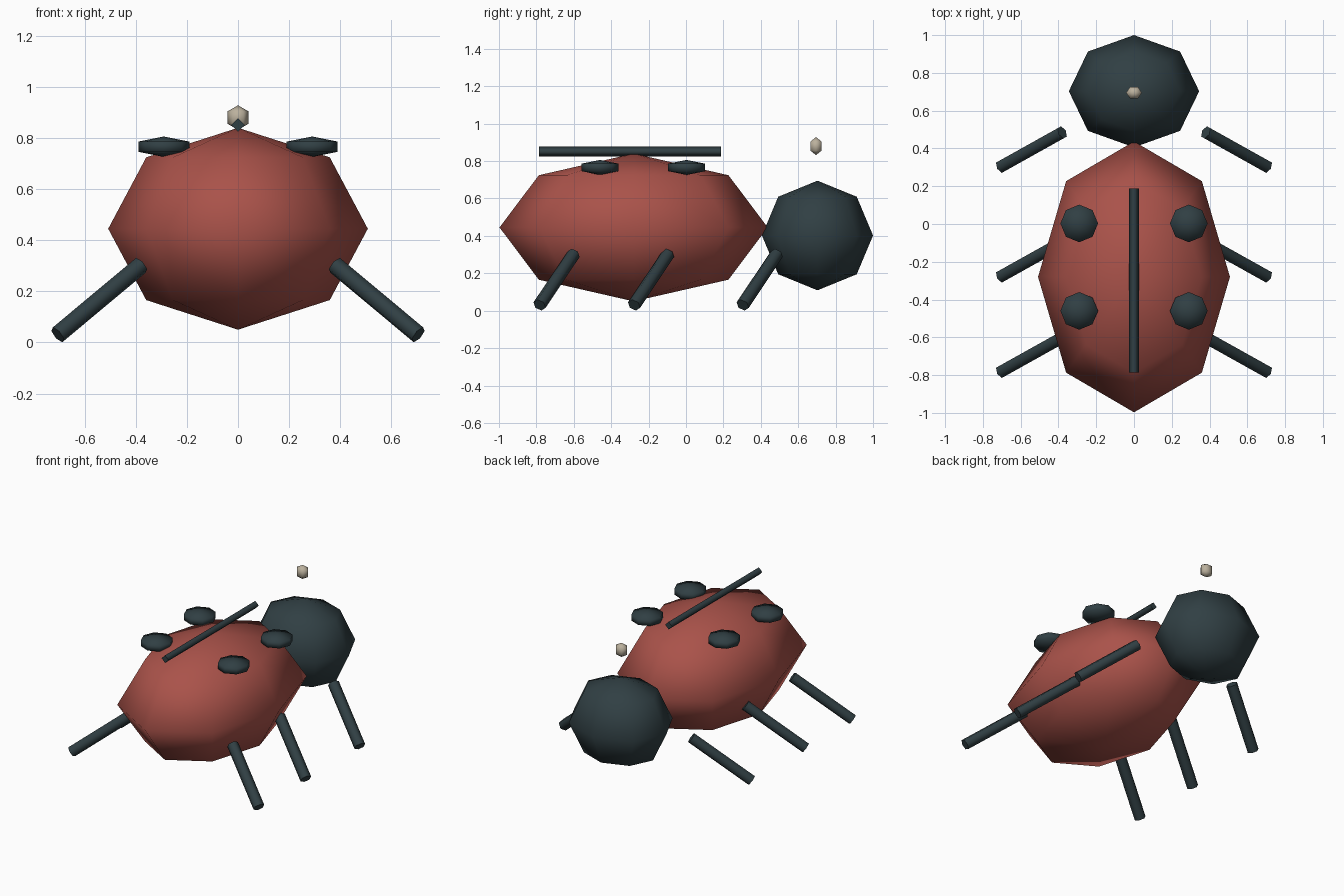
import bpy, bmesh, math
from mathutils import Vector, Matrix

if "Cube" in bpy.data.objects:
    bpy.data.objects.remove(bpy.data.objects["Cube"])


def material(name, rgb):
    m = bpy.data.materials.new(name)
    m.diffuse_color = (*rgb, 1)
    m.use_nodes = True
    m.node_tree.nodes["Principled BSDF"].inputs["Base Color"].default_value = m.diffuse_color
    return m


RED = material("red_shell", (0.40, 0.085, 0.068))
DARK = material("dark_parts", (0.030, 0.050, 0.057))
BEIGE = material("pale_bead", (0.50, 0.44, 0.34))


def add_object(name, bm, mat, location):
    for f in bm.faces:
        f.smooth = True
    mesh = bpy.data.meshes.new(name)
    bm.to_mesh(mesh)
    bm.free()
    mesh.materials.append(mat)
    obj = bpy.data.objects.new(name, mesh)
    obj.location = location
    bpy.context.collection.objects.link(obj)
    return obj


def ellipsoid(name, location, radii, segments, rings, mat):
    bm = bmesh.new()
    bmesh.ops.create_uvsphere(bm, u_segments=segments, v_segments=rings, radius=1,
                              matrix=Matrix.Rotation(math.pi / 2, 4, 'Z'))
    bmesh.ops.scale(bm, vec=radii, verts=bm.verts)
    return add_object(name, bm, mat, location)


def rod(name, a, b, radius, sides, mat):
    a, b = Vector(a), Vector(b)
    d = b - a
    bm = bmesh.new()
    bmesh.ops.create_cone(bm, cap_ends=True, segments=sides, radius1=radius,
                          radius2=radius, depth=d.length,
                          matrix=d.to_track_quat('Z', 'Y').to_matrix().to_4x4())
    # keep the end caps crisp
    for e in bm.edges:
        if any(len(f.verts) == sides and abs(f.normal.dot(d.normalized())) > 0.9
               for f in e.link_faces):
            e.smooth = False
    return add_object(name, bm, mat, (a + b) / 2)


# Shell and head
ellipsoid("shell", (0, -0.28, 0.445), (0.508, 0.717, 0.395), 8, 4, RED)
ellipsoid("head", (0, 0.703, 0.402), (0.345, 0.297, 0.293), 8, 4, DARK)

# Small bead above the head
ellipsoid("head_bead", (0, 0.695, 0.88), (0.048, 0.04, 0.048), 6, 3, BEIGE)

# Wing seam along the back
rod("wing_seam", (0, -0.785, 0.851), (0, 0.187, 0.851), 0.026, 4, DARK)

# Spots and legs on both sides
for side, s in (("right", 1), ("left", -1)):
    for place, y in (("front", -0.46), ("back", 0.003)):
        ellipsoid(f"{place}_{side}_spot", (0.29 * s, y, 0.766),
                  (0.115, 0.115, 0.04), 8, 3, DARK)
    for place, dy in (("head_end", 0), ("middle", -0.581), ("tail_end", -1.086)):
        rod(f"{place}_{side}_leg", (0.38 * s, 0.485 + dy, 0.302),
            (0.706 * s, 0.303 + dy, 0.03), 0.036, 6, DARK)
